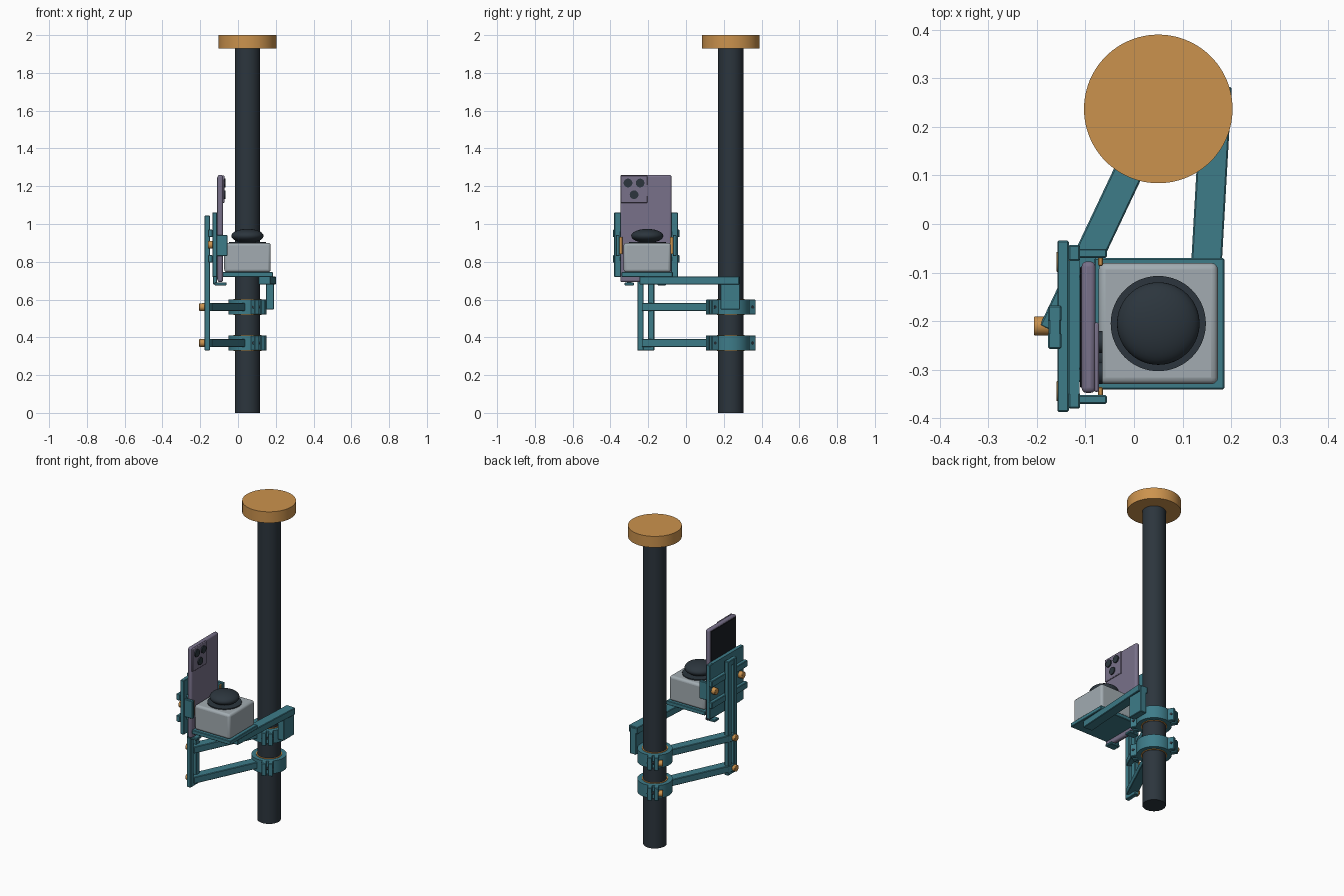
import bpy, bmesh, math
from mathutils import Vector, Matrix

if "Cube" in bpy.data.objects:
    bpy.data.objects.remove(bpy.data.objects["Cube"])


def material(name, rgb):
    m = bpy.data.materials.new(name)
    m.diffuse_color = (*rgb, 1)
    m.use_nodes = True
    m.node_tree.nodes["Principled BSDF"].inputs["Base Color"].default_value = m.diffuse_color
    return m


TEAL = material("teal", (0.047, 0.2, 0.25))
TAN = material("tan", (0.60, 0.29, 0.075))
DARK = material("charcoal", (0.025, 0.036, 0.047))
GREY = material("light grey", (0.36, 0.41, 0.44))
PURPLE = material("dusty purple", (0.19, 0.165, 0.255))
BLACK = material("black", (0.011, 0.013, 0.018))


def finish(name, bm, mat, bevel=0, segs=2, smooth=True):
    bmesh.ops.recalc_face_normals(bm, faces=bm.faces)
    me = bpy.data.meshes.new(name)
    bm.to_mesh(me)
    bm.free()
    ob = bpy.data.objects.new(name, me)
    bpy.context.collection.objects.link(ob)
    me.materials.append(mat)
    if bevel:
        b = ob.modifiers.new("bevel", "BEVEL")
        b.width, b.segments = bevel, segs
    if smooth:
        bpy.ops.object.select_all(action="DESELECT")
        ob.select_set(True)
        bpy.context.view_layer.objects.active = ob
        bpy.ops.object.shade_smooth_by_angle(angle=math.radians(35))
    return ob


def box(name, x, y, z, mat, bevel=0.003, segs=1):
    """Box from (min, max) pairs."""
    bm = bmesh.new()
    bmesh.ops.create_cube(bm, size=1)
    for v in bm.verts:
        v.co = [(a + b) / 2 + c * (b - a) for (a, b), c in zip((x, y, z), v.co)]
    return finish(name, bm, mat, bevel, segs, smooth=segs > 1)


def beam(name, p, q, width, z, mat):
    """Flat bar running from p to q in plan."""
    p, q = Vector(p), Vector(q)
    d = q - p
    ob = box(name, (0, d.length), (-width / 2, width / 2), z, mat)
    ob.matrix_world = (Matrix.Translation((p.x, p.y, 0))
                       @ Matrix.Rotation(math.atan2(d.y, d.x), 4, "Z"))
    return ob


def rod(name, p, q, r, mat, sides=32, bevel=0):
    p, q = Vector(p), Vector(q)
    d = q - p
    bm = bmesh.new()
    bmesh.ops.create_cone(bm, cap_ends=True, segments=sides, radius1=r, radius2=r,
                          depth=d.length,
                          matrix=Matrix.Translation((p + q) / 2)
                          @ d.to_track_quat("Z", "Y").to_matrix().to_4x4())
    return finish(name, bm, mat, bevel)


def lathe(name, profile, centre, mat, closed=False, sides=64):
    """Spin an (r, z) profile around a vertical axis."""
    bm = bmesh.new()
    vs = [bm.verts.new((centre[0] + r, centre[1], z)) for r, z in profile]
    es = [bm.edges.new(e) for e in zip(vs, vs[1:])]
    if closed:
        es.append(bm.edges.new((vs[-1], vs[0])))
    bmesh.ops.spin(bm, geom=vs + es, cent=(*centre, 0), axis=(0, 0, 1),
                   angle=2 * math.pi, steps=sides)
    bmesh.ops.remove_doubles(bm, verts=bm.verts, dist=1e-5)
    return finish(name, bm, mat)


def ring(name, r0, r1, z0, z1, mat):
    return lathe(name, [(r0, z0), (r1, z0), (r1, z1), (r0, z1)], POLE, mat, True)


# Pole and its cap
POLE = (0.05, 0.237)
rod("pole", (*POLE, 0), (*POLE, 1.94), 0.067, DARK, 64)
rod("pole_cap", (*POLE, 1.93), (*POLE, 2.0), 0.153, TAN, 96)

# Two clamps, each with split ears, a cross bolt and an arm to the rail
ear = Vector((-0.5, 0.866))
across = Vector((-0.866, -0.5))
centre = Vector(POLE)
RAIL_END = Vector((-0.167, -0.222))
for i, z in enumerate((0.37, 0.56)):
    tag = ("lower", "upper")[i]
    ring(tag + "_clamp", 0.071, 0.1, z - 0.04, z + 0.04, TEAL)
    ring(tag + "_clamp_liner", 0.066, 0.074, z - 0.043, z + 0.043, TAN)
    for s in (1, -1):
        for t in (1, -1):
            off = across * 0.019 * t
            beam(tag + "_clamp_ear", centre + ear * 0.085 * s + off,
                 centre + ear * 0.134 * s + off, 0.028, (z - 0.04, z + 0.04), TEAL)
        c = centre + ear * 0.115 * s
        a, b = c + across * 0.056, c + across * 0.03
        if s == 1:
            rod(tag + "_clamp_bolt", (*a, z), (*b, z), 0.019, TAN, 24, 0.002)
        a, b = c + across * 0.034, c - across * 0.036
        rod(tag + "_clamp_pin", (*a, z), (*b, z), 0.008, DARK, 16)
    d = (centre - RAIL_END).normalized()
    beam(tag + "_arm", RAIL_END, centre - d * 0.09, 0.06, (z - 0.021, z + 0.021), TEAL)
    rod(tag + "_arm_bolt", (-0.206, -0.21, z), (-0.17, -0.21, z), 0.02, TAN, 24, 0.003)

# Slotted upright rail
for y in (-0.257, -0.201):
    box("rail_side", (-0.177, -0.149), (y, y + 0.033), (0.33, 1.045), TEAL)
for z in (0.33, 1.01):
    box("rail_end", (-0.176, -0.15), (-0.23, -0.195), (z, z + 0.035), TEAL)

# Holder back plate, split by two slots, with cross bars behind it
for z0, z1 in ((0.72, 0.805), (0.825, 0.94), (0.96, 1.06)):
    box("holder_panel", (-0.134, -0.112), (-0.35, -0.075), (z0, z1), TEAL, 0)
for y in (-0.38, -0.076):
    box("holder_side", (-0.135, -0.111), (y, y + 0.033), (0.72, 1.06), TEAL)
for z in (0.815, 0.95):
    box("cross_bar", (-0.158, -0.134), (-0.387, -0.034), (z - 0.02, z + 0.02), TEAL)

# Side clips with pads and thumb screws, mirrored about the holder's middle
MID = -0.211
for s in (1, -1):
    def span(a, b):
        return tuple(sorted((MID + s * a, MID + s * b)))
    box("side_clip", (-0.115, -0.056), span(0.141, 0.16), (0.83, 0.942), TEAL)
    box("clip_pad", (-0.074, -0.064), span(0.125, 0.143), (0.84, 0.932), TAN, 0.002)
    y = MID + s * 0.133
    rod("clip_screw", (-0.16, y, 0.89), (-0.13, y, 0.89), 0.021, TAN, 24, 0.003)

# Bottom ledge with stem
box("bottom_ledge", (-0.125, -0.06), (-0.325, -0.275), (0.675, 0.69), TEAL)
box("bottom_ledge_stem", (-0.132, -0.112), (-0.312, -0.288), (0.68, 0.74), TEAL)
box("bottom_ledge", (-0.125, -0.06), (-0.15, -0.105), (0.675, 0.69), TEAL)

# Phone with screen, camera bump and lenses
box("phone_body", (-0.108, -0.079), (-0.348, -0.077), (0.692, 1.26), PURPLE, 0.011, 3)
box("phone_screen", (-0.111, -0.105), (-0.337, -0.088), (0.704, 1.248), BLACK, 0.002)
box("camera_bump", (-0.082, -0.072), (-0.346, -0.203), (1.112, 1.257), PURPLE, 0.004, 2)
for y, z in ((-0.307, 1.217), (-0.243, 1.217), (-0.275, 1.155)):
    rod("camera_lens", (-0.074, y, z), (-0.065, y, z), 0.023, DARK, 32)

# Tray, device body and domed top
box("tray", (-0.082, 0.186), (-0.341, -0.07), (0.72, 0.745), TEAL)
box("tray_link", (-0.132, -0.075), (-0.3, -0.11), (0.72, 0.742), TEAL)
box("device_body", (-0.073, 0.173), (-0.33, -0.08), (0.745, 0.9), GREY, 0.014, 3)
DOME = (0.05, -0.205)
lathe("dome_base", [(0, 0.895), (0.098, 0.895), (0.098, 0.906), (0, 0.906)], DOME, DARK)
lathe("dome", [(0.085 * math.cos(a), 0.937 + 0.037 * math.sin(a))
               for a in (math.pi * (k / 20 - 0.5) for k in range(21))], DOME, DARK)

# Tray support arm and its end plate on the upper clamp
beam("tray_arm", (0.140, -0.245), (0.170, 0.284), 0.063, (0.68, 0.722), TEAL)
box("arm_end_plate", (0.148, 0.19), (0.182, 0.286), (0.548, 0.715), TEAL)
